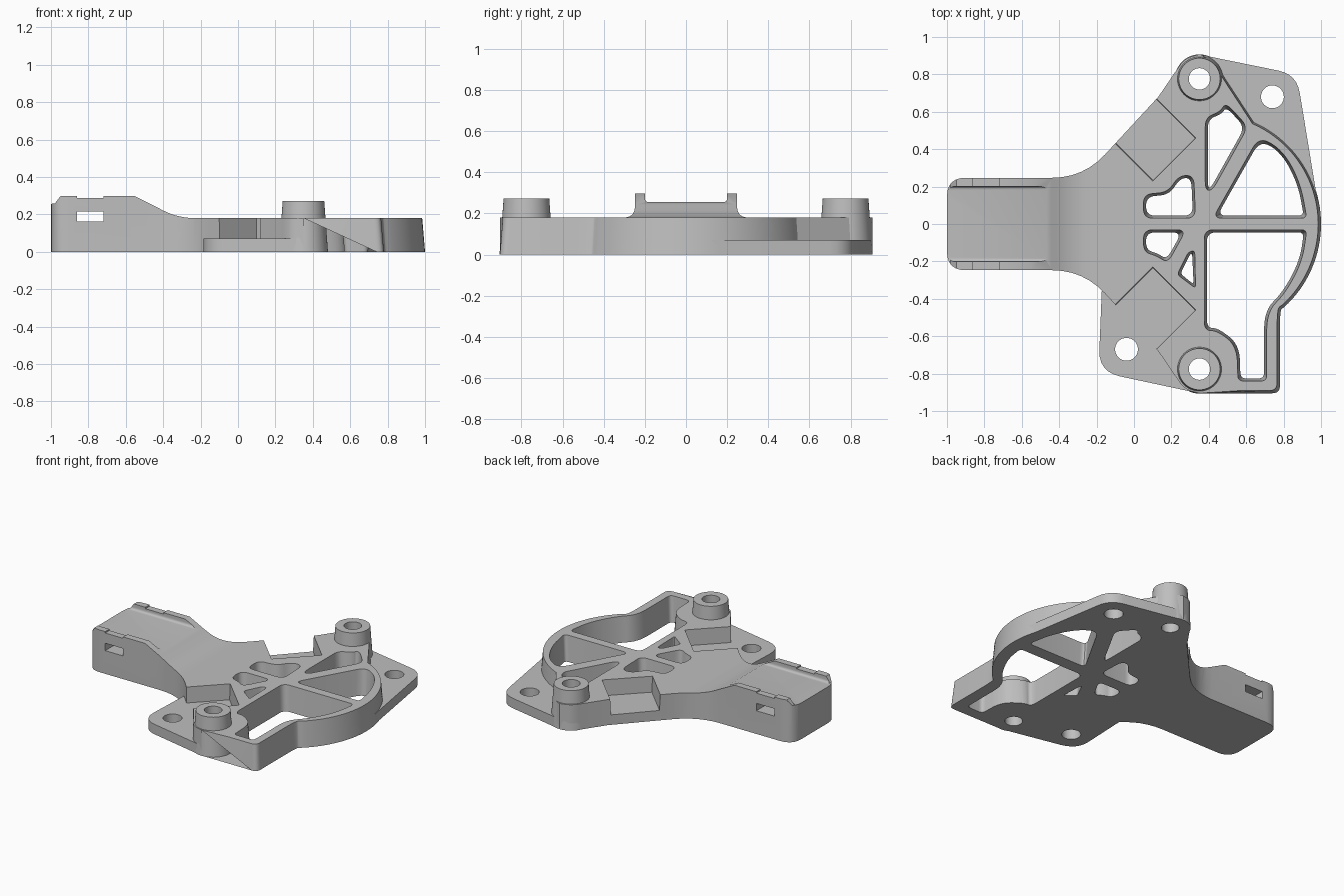
import bpy, math
from mathutils import Vector

cube = bpy.data.objects.get("Cube")
if cube:
    bpy.data.objects.remove(cube, do_unlink=True)

grey = bpy.data.materials.new("plain grey")
grey.use_nodes = True
grey.diffuse_color = (0.52, 0.52, 0.52, 1)
grey.node_tree.nodes["Principled BSDF"].inputs["Base Color"].default_value = grey.diffuse_color


def anticlockwise(points):
    points = list(points)
    area = sum(a[0] * b[1] - b[0] * a[1] for a, b in zip(points, points[1:] + points[:1]))
    return points if area > 0 else points[::-1]


def rounded(points, radius=0.0, steps=6):
    """Outline with rounded corners; a third value on a point overrides the radius."""
    points = anticlockwise(points)
    result = []
    for i, point in enumerate(points):
        corner = Vector(point[:2])
        before = Vector(points[i - 1][:2]) - corner
        after = Vector(points[(i + 1) % len(points)][:2]) - corner
        size = point[2] if len(point) > 2 else radius
        if size == 0:
            result.append(corner)
            continue
        start = corner + before.normalized() * min(size, before.length * 0.49)
        end = corner + after.normalized() * min(size, after.length * 0.49)
        for k in range(steps + 1):
            t = k / steps
            result.append(start * (1 - t) ** 2 + corner * 2 * t * (1 - t) + end * t * t)
    return result


def inset(points, distance, rule=lambda p: True):
    """Move the corners of an outline inwards, only where the rule holds."""
    points = anticlockwise(points)
    result = []
    for i, point in enumerate(points):
        corner = Vector(point[:2])
        into = (corner - Vector(points[i - 1][:2])).normalized()
        out = (Vector(points[(i + 1) % len(points)][:2]) - corner).normalized()
        a, b = Vector((-into.y, into.x)), Vector((-out.y, out.x))
        moved = corner + (a + b) / max(0.5, 1 + a.dot(b)) * distance
        result.append((*(moved if rule(corner) else corner), *point[2:]))
    return result


def loft(name, low_outline, high_outline, low, high, axis="z"):
    """Solid between two outlines of equal point count along an axis."""
    place = {"x": lambda p, h: (h, p.x, p.y),
             "y": lambda p, h: (p.x, h, p.y),
             "z": lambda p, h: (p.x, p.y, h)}[axis]
    n = len(low_outline)
    verts = [place(p, low) for p in low_outline] + [place(p, high) for p in high_outline]
    faces = [(i, (i + 1) % n, n + (i + 1) % n, n + i) for i in range(n)]
    faces += [tuple(reversed(range(n))), tuple(range(n, 2 * n))]
    mesh = bpy.data.meshes.new(name)
    mesh.from_pydata(verts, [], faces)
    if axis == "y":
        mesh.flip_normals()
    mesh.materials.append(grey)
    obj = bpy.data.objects.new(name, mesh)
    bpy.context.collection.objects.link(obj)
    return obj


def prism(name, outline, low, high, axis="z"):
    return loft(name, outline, outline, low, high, axis)


def box_outline(x0, x1, y0, y1):
    return rounded([(x0, y0), (x1, y0), (x1, y1), (x0, y1)])


def cone(name, x, y, r_low, r_high, low, high, sides=48):
    ring = [Vector((math.cos(math.tau * k / sides), math.sin(math.tau * k / sides)))
            for k in range(sides)]
    centre = Vector((x, y))
    return loft(name, [centre + p * r_low for p in ring], [centre + p * r_high for p in ring], low, high)


def cut(target, cutter):
    mod = target.modifiers.new("cut", "BOOLEAN")
    mod.operation, mod.solver, mod.object = "DIFFERENCE", "EXACT", cutter
    cutter.hide_render = True
    bpy.context.view_layer.objects.active = target
    bpy.ops.object.modifier_apply(modifier=mod.name)
    bpy.data.objects.remove(cutter, do_unlink=True)


def drill(target, x, y, radius):
    cut(target, cone("hole_cutter", x, y, radius, radius, -0.1, 0.5))


def rim_arc(radius, first, last):
    return [(0.4 + radius * math.cos(math.radians(a)), radius * math.sin(math.radians(a)), 0)
            for a in range(first, last, 3)]


# Main plate and arm outline: curved rim on the right, mirrored flare to the arm
flank = [(0.27, 0.885, 0.05), (0.13, 0.68), (-0.27, 0.247, 0.17), (-1, 0.247, 0.1)]
boss_side = [(0.46, 0.83, 0.03), (0.41, 0.893, 0.03), (0.35, 0.907)]
mirrored = [(p[0], -p[1], *p[2:]) for p in reversed(flank)]
foot = [(0.35, -0.905), (0.78, -0.905, 0.04), (0.78, -0.46, 0.1)]
plan = rim_arc(0.6, -48, 67) + boss_side + flank + mirrored + foot
tapered = inset(plan, 0.027, lambda p: p.x > 0.36)
body = loft("bracket", rounded(plan), rounded(tapered), 0, 0.32)

# Top shape: flat plate, ramp and raised arm
skyline = rounded([(-1.1, 0.257), (-0.98, 0.257), (-0.95, 0.297), (-0.55, 0.297),
                   (-0.32, 0.18, 0.09), (1.1, 0.18), (1.1, 0.4), (-1.1, 0.4)])
cut(body, prism("skyline_cutter", skyline, -1.2, 1.2, "y"))

# Channel along the arm between two lips
channel = rounded([(-0.2, 0.4), (-0.2, 0.255, 0.02), (0.2, 0.255, 0.02), (0.2, 0.4)])
cut(body, prism("channel_cutter", channel, -1.2, -0.45, "x"))

# Strap slot through the arm and shallow dips in the lips
for low, high in ((0.163, 0.215), (0.287, 0.4)):
    cut(body, prism("slot_cutter", box_outline(-0.86, -0.72, low, high), -0.6, 0.6, "y"))

# Diagonal notches in both flanks
for side in (1, -1):
    notch = [(x, side * y) for x, y in
             ((0.1, 0.215), (0.345, 0.46), (0.02, 0.785), (-0.22, 0.535))]
    cut(body, loft("notch_cutter", rounded(inset(notch, 0.015)), rounded(notch), 0.07, 0.4))

# Weight-saving windows with tapered walls
windows = [
    [(0.38, 0.18), (0.42, 0.18), (0.61, 0.52), (0.49, 0.65), (0.46, 0.6), (0.38, 0.57)],
    [(0.42, 0.03), (0.925, 0.03, 0.03), (0.89, 0.22, 0.1), (0.8, 0.39, 0.1), (0.67, 0.47, 0.07)],
    [(0.05, 0.03), (0.33, 0.03), (0.32, 0.26), (0.24, 0.26), (0.18, 0.17), (0.05, 0.16)],
    [(0.05, -0.03), (0.28, -0.03), (0.18, -0.21), (0.12, -0.17), (0.05, -0.15)],
    [(0.325, -0.14, 0.02), (0.33, -0.345, 0.02), (0.23, -0.27, 0.02), (0.29, -0.15, 0.02)],
    [(0.375, -0.03), (0.925, -0.03, 0.03), (0.9, -0.2, 0.1), (0.81, -0.37, 0.1),
     (0.71, -0.47, 0.1), (0.71, -0.84, 0.03), (0.555, -0.84, 0.03),
     (0.55, -0.65, 0.12), (0.44, -0.57), (0.375, -0.57)],
]
for points in windows:
    narrow = rounded(inset(points, 0.016), 0.05)
    cut(body, loft("window_cutter", narrow, rounded(points, 0.05), -0.02, 0.19))

# Tapered bosses, each a sleeve seated in a bore
parts = [body]
for side, name in ((1, "back_boss"), (-1, "front_boss")):
    y = side * 0.776
    drill(body, 0.35, y, 0.085)
    boss = cone(name, 0.35, y, 0.131, 0.111, 0, 0.272)
    drill(boss, 0.35, y, 0.057)
    parts.append(boss)

# Thin mounting flanges with screw holes
back_outline = rim_arc(0.58, 9, 65) + [(0.44, 0.74), (0.4, 0.896), (0.87, 0.8, 0.1), (0.985, 0.1)]
front_outline = [(-0.17, -0.3), (-0.18, -0.55), (-0.19, -0.79, 0.12), (0.31, -0.897),
                 (0.26, -0.75), (0.3, -0.5), (0, -0.2)]
for name, outline, x, y in (("back_flange", back_outline, 0.74, 0.68),
                            ("front_flange", front_outline, -0.04, -0.67)):
    flange = prism(name, rounded(outline), 0, 0.07)
    drill(flange, x, y, 0.061)
    parts.append(flange)

# Smooth curves, sharp edges
bpy.ops.object.select_all(action="DESELECT")
for part in parts:
    part.select_set(True)
bpy.context.view_layer.objects.active = body
bpy.ops.object.shade_smooth_by_angle(angle=math.radians(30))
